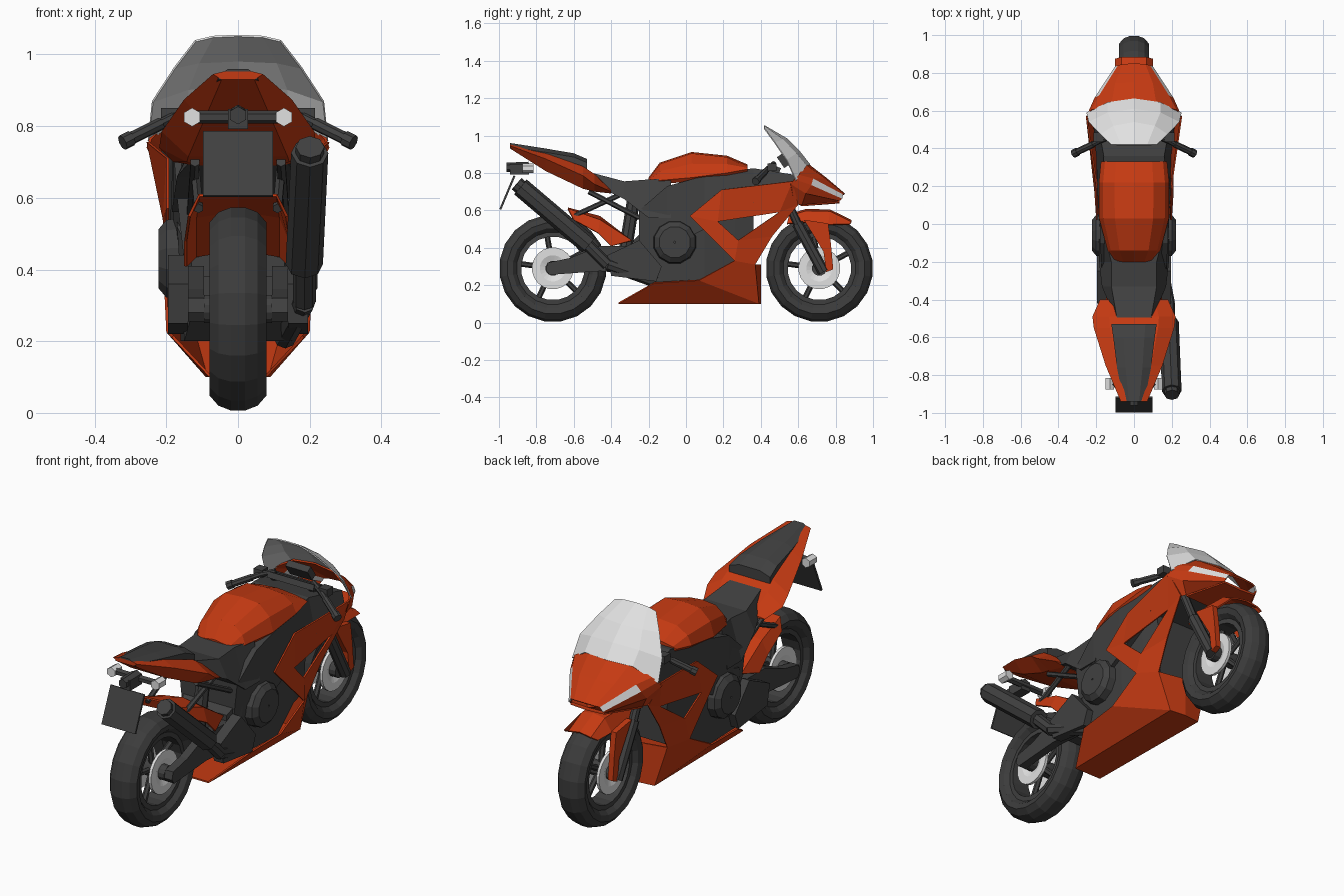
import bpy, bmesh, math
from mathutils import Vector, Matrix

if "Cube" in bpy.data.objects:
    bpy.data.objects.remove(bpy.data.objects["Cube"])


def material(name, c):
    m = bpy.data.materials.new(name)
    m.diffuse_color = (*c, 1)
    m.use_nodes = True
    m.node_tree.nodes["Principled BSDF"].inputs["Base Color"].default_value = m.diffuse_color
    return m


ORANGE = material("orange paint", (0.56, 0.042, 0.006))
DARK = material("dark grey", (0.052, 0.052, 0.052))
TYRE = material("tyre grey", (0.045, 0.045, 0.045))
LIGHT = material("light grey", (0.75, 0.75, 0.75))


def finish(name, bm, mat, extra=None, thick=0):
    bmesh.ops.remove_doubles(bm, verts=bm.verts, dist=0.0005)
    bmesh.ops.recalc_face_normals(bm, faces=bm.faces)
    me = bpy.data.meshes.new(name)
    bm.to_mesh(me)
    bm.free()
    me.materials.append(mat)
    if extra:
        me.materials.append(extra)
    ob = bpy.data.objects.new(name, me)
    bpy.context.collection.objects.link(ob)
    if thick:
        s = ob.modifiers.new("thickness", 'SOLIDIFY')
        s.thickness = thick
        s.offset = -1
    return ob


def sheet(name, verts, faces, mat, thick=0.008, extra=None, marked=()):
    """Half surface on +x, mirrored to -x."""
    bm = bmesh.new()
    for s in (1, -1):
        vs = [bm.verts.new((s * x, y, z)) for x, y, z in verts]
        for i, f in enumerate(faces):
            face = bm.faces.new([vs[k] for k in (f if s > 0 else f[::-1])])
            face.material_index = 1 if i in marked else 0
    return finish(name, bm, mat, extra, thick)


def grid_sheet(name, rows, mat, **kw):
    n = len(rows[0])
    faces = [(r * n + c, r * n + c + 1, (r + 1) * n + c + 1, (r + 1) * n + c)
             for r in range(len(rows) - 1) for c in range(n - 1)]
    return sheet(name, [p for r in rows for p in r], faces, mat, **kw)


def loft(name, sections, mat):
    """Sections (y, [(x, z)...]) of the right half, top to bottom; mirrored solid."""
    bm = bmesh.new()
    rings = []
    for y, half in sections:
        full = list(half) + [(-x, z) for x, z in reversed(half) if x > 0]
        rings.append([bm.verts.new((x, y, z)) for x, z in full])
    n = len(rings[0])
    for a, b in zip(rings, rings[1:]):
        for i in range(n):
            j = (i + 1) % n
            bm.faces.new((a[i], a[j], b[j], b[i]))
    bm.faces.new(rings[0])
    bm.faces.new(rings[-1])
    return finish(name, bm, mat)


def plate(name, poly, x0, x1, mat, sides=(1, -1)):
    """Side outline (y, z) extruded from x0 to x1 on each side."""
    bm = bmesh.new()
    for s in sides:
        f = bm.faces.new([bm.verts.new((s * x0, y, z)) for y, z in poly])
        r = bmesh.ops.extrude_face_region(bm, geom=[f])
        vs = [v for v in r["geom"] if isinstance(v, bmesh.types.BMVert)]
        bmesh.ops.translate(bm, verts=vs, vec=(s * (x1 - x0), 0, 0))
    return finish(name, bm, mat)


def tube(name, pts, r, mat, n=8, sides=(1, -1), r2=None):
    bm = bmesh.new()
    for s in sides:
        P = [Vector((s * x, y, z)) for x, y, z in pts]
        for a, b in zip(P, P[1:]):
            d = b - a
            m = Matrix.Translation((a + b) / 2) @ d.to_track_quat('Z', 'Y').to_matrix().to_4x4()
            bmesh.ops.create_cone(bm, cap_ends=True, segments=n, radius1=r,
                                  radius2=r2 or r, depth=d.length, matrix=m)
    return finish(name, bm, mat)


def lathe(name, prof, cy, cz, mat, n=20, sides=(1,)):
    """Closed profile (x, radius) turned about the x axis."""
    bm = bmesh.new()
    for s in sides:
        rings = []
        for k in range(n):
            a = 2 * math.pi * (k + 0.5) / n
            rings.append([bm.verts.new((s * x, cy + r * math.cos(a), cz + r * math.sin(a)))
                          for x, r in prof])
        m = len(prof)
        for k in range(n):
            p, q = rings[k], rings[(k + 1) % n]
            for i in range(m):
                bm.faces.new((p[i], p[(i + 1) % m], q[(i + 1) % m], q[i]))
    return finish(name, bm, mat)


def box(name, c, size, mat, tilt=0):
    bm = bmesh.new()
    bmesh.ops.create_cube(bm, size=1, matrix=Matrix.Translation(c) @ Matrix.Rotation(tilt, 4, 'X')
                          @ Matrix.Diagonal((*size, 1)))
    return finish(name, bm, mat)


# wheels: tyre, rim, hub, spokes, brake discs
tyre_half = [(0.045, 0.19), (0.072, 0.215), (0.079, 0.245), (0.055, 0.273), (0.02, 0.287)]
tyre_prof = tyre_half + [(-x, r) for x, r in reversed(tyre_half)]
for tag, cy in (("rear", -0.712), ("front", 0.713)):
    lathe(tag + "_tyre", tyre_prof, cy, 0.29, TYRE)
    lathe(tag + "_rim", [(0.05, 0.196), (0.052, 0.17), (-0.052, 0.17), (-0.05, 0.196)], cy, 0.29, DARK)
    lathe(tag + "_hub", [(0.095, 0.005), (0.095, 0.04), (-0.095, 0.04), (-0.095, 0.005)], cy, 0.29, DARK, 12)
    lathe(tag + "_disc", [(0.055, 0.03), (0.07, 0.07), (0.07, 0.112), (0.055, 0.112)], cy, 0.29, LIGHT, 20, (1, -1))
    for k in range(5):
        a = math.radians(100 + 72 * k)
        c, s = math.cos(a), math.sin(a)
        tube(f"{tag}_spoke_{k}", [(0, cy + 0.03 * c, 0.29 + 0.03 * s),
                                  (0, cy + 0.18 * c, 0.29 + 0.18 * s)], 0.015, DARK, 6, (1,))

# engine, frame and covers
rect = lambda y, lo, hi, wl, wh: (y, [(wh, hi), (wl, lo)])
loft("engine", [rect(-0.28, 0.27, 0.44, 0.13, 0.13), rect(-0.2, 0.2, 0.52, 0.15, 0.17),
                rect(0.1, 0.2, 0.6, 0.16, 0.17), rect(0.26, 0.3, 0.64, 0.14, 0.17),
                rect(0.36, 0.32, 0.64, 0.13, 0.15)], DARK)
loft("frame", [rect(-0.25, 0.42, 0.6, 0.15, 0.17), rect(-0.1, 0.4, 0.73, 0.18, 0.18),
               rect(0.1, 0.5, 0.785, 0.19, 0.18), rect(0.36, 0.64, 0.825, 0.2, 0.16),
               rect(0.58, 0.7, 0.79, 0.22, 0.2)], DARK)
lathe("engine_cover", [(0.15, 0.005), (0.15, 0.12), (0.2, 0.112), (0.222, 0.085), (0.222, 0.005)],
      -0.06, 0.43, DARK, 12, (1, -1))
plate("swingarm", [(-0.75, 0.28), (-0.74, 0.32), (-0.62, 0.345), (-0.46, 0.41), (-0.2, 0.41),
                   (-0.17, 0.25), (-0.46, 0.275), (-0.73, 0.255)], 0.095, 0.14, DARK)
plate("heel_plate", [(-0.42, 0.36), (-0.25, 0.44), (-0.13, 0.3), (-0.16, 0.22), (-0.4, 0.25)],
      0.14, 0.195, DARK)
box("swingarm_bridge", (0, -0.38, 0.33), (0.24, 0.06, 0.1), DARK)
tube("subframe", [(0.11, -0.6, 0.57), (0.12, -0.36, 0.68)], 0.014, DARK, 6)
tube("subframe_lower", [(0.12, -0.52, 0.7), (0.13, -0.25, 0.56)], 0.014, DARK, 6)
tube("rear_shock", [(0, -0.33, 0.35), (0, -0.28, 0.66)], 0.035, DARK, 8, (1,))

# exhaust on the right side
tube("exhaust_can", [(0.185, -0.52, 0.415), (0.2, -0.885, 0.725)], 0.052, DARK, 8, (1,))
tube("exhaust_tip", [(0.2, -0.875, 0.716), (0.201, -0.905, 0.742)], 0.04, DARK, 8, (1,))
tube("exhaust_pipe", [(0.185, -0.53, 0.42), (0.185, -0.42, 0.31), (0.13, -0.14, 0.21)], 0.032, DARK, 8, (1,))

# side fairing with triangular opening, and belly pan
fv = [(.2, .02, .57), (.2, .19, .71), (.255, .57, .755), (.2, .6, .63),
      (.21, .17, .54), (.2, .5, .59), (.19, .28, .44), (.17, .46, .46),
      (.15, .37, .31), (.09, .39, .10), (.08, -.36, .10), (.185, -.17, .21),
      (.2, .07, .225), (.205, .26, .33), (0, .4, .31), (0, .4, .1), (0, -.36, .1)]
ff = [(0, 1, 4), (1, 2, 5, 4), (2, 3, 5), (0, 4, 6, 13), (5, 3, 7, 6), (6, 7, 8, 13),
      (13, 8, 9, 12), (12, 9, 10, 11), (8, 14, 15, 9), (9, 15, 16, 10)]
sheet("side_fairing", fv, ff, ORANGE)

# nose with headlights set in its corners
nose = [[(0, .64, .86), (.12, .63, .85), (.225, .605, .79), (.248, .58, .765), (.255, .56, .74), (.2, .58, .63)],
        [(0, .75, .775), (.1, .745, .77), (.185, .68, .77), (.208, .67, .735), (.218, .64, .69), (.18, .62, .63)],
        [(0, .85, .69), (.06, .847, .688), (.085, .84, .685), (.1, .835, .662), (.098, .82, .65), (0, .82, .645)]]
grid_sheet("nose", nose, ORANGE, extra=LIGHT, marked=(7,))
sheet("nose_underside", [(.18, .62, .63), (.098, .82, .65), (0, .82, .645), (0, .6, .64)],
      [(0, 1, 2, 3)], ORANGE)

# windscreen
screen = [[(0, .42, 1.055), (.07, .42, 1.052), (.12, .42, 1.04)],
          [(0, .54, .985), (.11, .52, .98), (.178, .475, .965)],
          [(0, .61, .915), (.14, .59, .905), (.24, .54, .87)],
          [(0, .665, .845), (.14, .645, .84), (.252, .59, .76)]]
grid_sheet("windscreen", screen, LIGHT, thick=0.006)

# fuel tank
loft("fuel_tank", [(y, [(0, t), (.55 * w, t - .008), (.88 * w, t - .4 * (t - lo)), (w, lo + .02), (.9 * w, lo)])
                   for y, t, lo, w in ((-.2, .775, .735, .1), (-.14, .855, .74, .14), (.03, .912, .755, .185),
                                       (.22, .892, .78, .186), (.33, .845, .8, .175))], ORANGE)

# rider seat, tail and passenger seat
loft("rider_seat", [rect(-0.5, 0.74, 0.8, 0.1, 0.09), rect(-0.33, 0.66, 0.755, 0.17, 0.12),
                    rect(-0.2, 0.56, 0.765, 0.185, 0.12), rect(-0.08, 0.56, 0.77, 0.185, 0.15)], DARK)
loft("tail", [(y, [(.6 * w, t), (w, m), (.65 * w, b)])
              for y, w, t, m, b in ((-.94, .07, .952, .945, .93), (-.75, .15, .905, .875, .81),
                                    (-.55, .213, .835, .785, .715), (-.49, .22, .795, .74, .7),
                                    (-.4, .18, .71, .70, .69))], ORANGE)
loft("passenger_seat", [(y, [(.5 * w, t), (w, t - .02), (w, b)])
                        for y, w, t, b in ((-.94, .055, .96, .93), (-.76, .09, .932, .88),
                                           (-.6, .11, .905, .83), (-.53, .12, .875, .81))], DARK)

# rear hugger
grid_sheet("rear_hugger", [[(0, -.63, .615), (.11, -.63, .61), (.14, -.6, .55)],
                           [(0, -.46, .57), (.12, -.46, .55), (.15, -.47, .48)],
                           [(0, -.33, .46), (.12, -.29, .44), (.15, -.4, .41)]], ORANGE)

# front mudguard and fork covers
grid_sheet("front_mudguard", [[(0, y, z), (.065, y, z - .01), (.1, y - .01, z - d)]
                              for y, z, d in ((.55, .58, .05), (.64, .607, .07), (.77, .605, .08),
                                              (.885, .548, .02))], ORANGE)
plate("fork_cover", [(.63, .55), (.76, .53), (.775, .42), (.787, .285), (.75, .27), (.735, .38)],
      0.095, 0.125, ORANGE)

# fork and steering
tube("fork_lower", [(.11, .735, .27), (.11, .595, .53)], 0.03, DARK)
tube("fork_upper", [(.11, .6, .52), (.11, .46, .83)], 0.022, DARK)
box("fork_clamp", (0, .47, .825), (.27, .07, .03), DARK, -0.4)
box("dashboard", (0, .52, .865), (.13, .035, .07), DARK, 0.6)
tube("handlebar", [(.11, .47, .85), (.18, .44, .825), (.31, .377, .76)], 0.014, DARK)
tube("hand_grip", [(.215, .423, .807), (.3, .382, .765)], 0.018, DARK)
tube("bar_end", [(.298, .383, .766), (.322, .371, .754)], 0.022, DARK)
box("brake_reservoir", (.19, .46, .83), (.05, .05, .04), DARK)
box("clutch_mount", (-.19, .46, .83), (.05, .05, .04), DARK)

# number plate and indicators
plate("number_plate", [(-.998, .607), (-.922, .787), (-.912, .783), (-.988, .603)], 0, 0.098, DARK)
box("plate_bracket", (0, -.89, .82), (.055, .1, .055), DARK)
tube("indicator_stalks", [(0, -.85, .825), (.12, -.85, .825)], 0.018, DARK, 6)
tube("indicators", [(.128, -.875, .825), (.128, -.815, .825)], 0.026, LIGHT, 6)
tube("tail_light", [(0, -.96, .83), (0, -.84, .835)], 0.025, DARK, 6, (1,))
